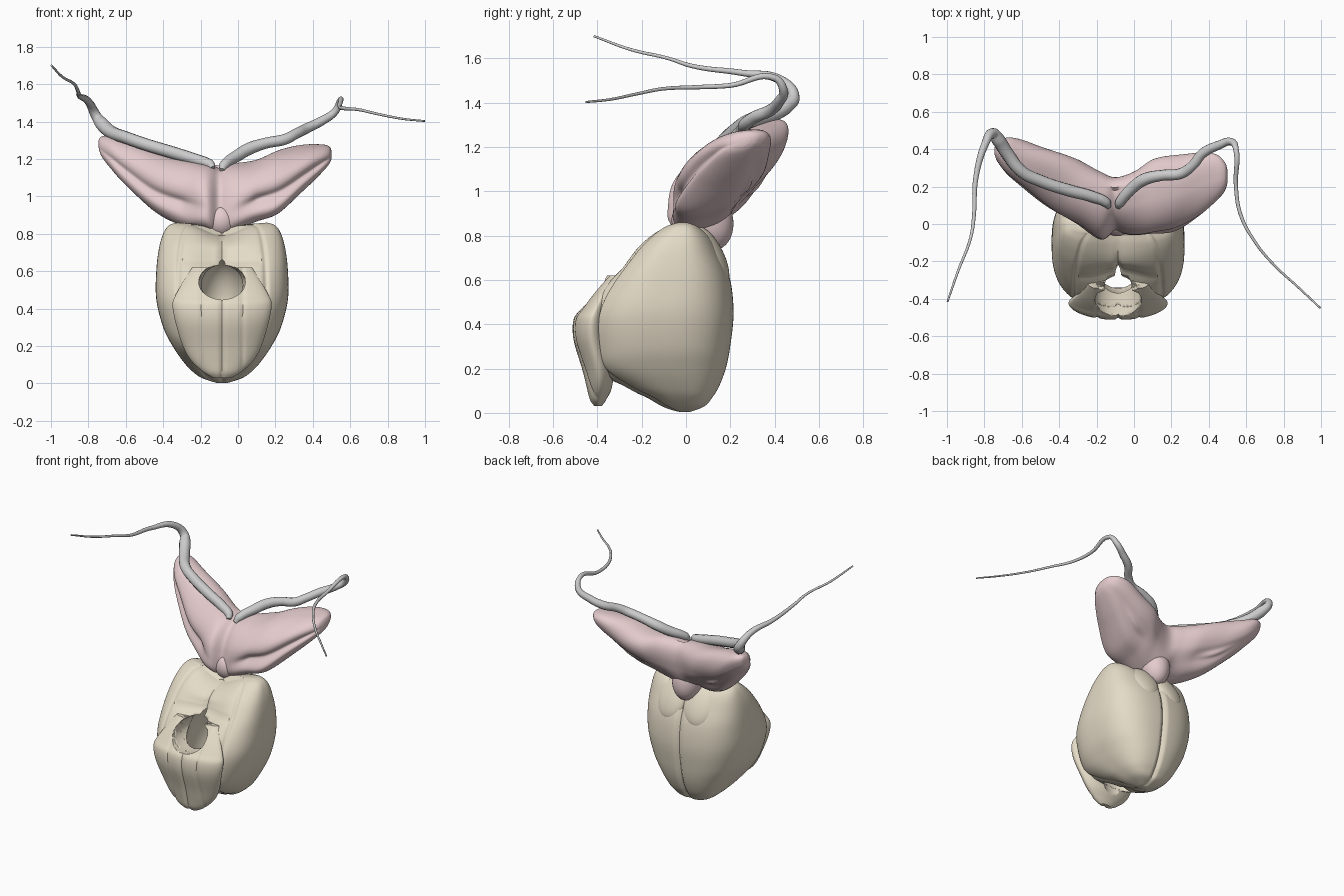
import bpy, bmesh, math
from math import sin, cos, pi, exp
from mathutils import Vector

if "Cube" in bpy.data.objects:
    bpy.data.objects.remove(bpy.data.objects["Cube"])

CX = -0.085  # mid-plane of the shell


def material(name, rgb):
    m = bpy.data.materials.new(name)
    m.diffuse_color = (*rgb, 1)
    m.use_nodes = True
    m.node_tree.nodes["Principled BSDF"].inputs["Base Color"].default_value = m.diffuse_color
    return m


BEIGE = material("beige", (0.78, 0.71, 0.57))
PINK = material("pink", (0.78, 0.60, 0.61))
GREY = material("grey", (0.54, 0.55, 0.56))


def gauss(v, w):
    return exp(-(v / w) ** 2)


def spow(v, e):
    return math.copysign(abs(v) ** e, v)


def smooth_rows(rows, n):
    """Catmull-Rom resampling of a short table of stations."""
    out, last = [], len(rows) - 1
    for k in range(n + 1):
        t = k / n * last
        i = min(int(t), last - 1)
        f = t - i
        a, b, c, d = (rows[max(0, min(last, i + j))] for j in (-1, 0, 1, 2))
        out.append([0.5 * (2 * q + (r - p) * f + (2 * p - 5 * q + 4 * r - s) * f * f
                           + (3 * q - p - 3 * r + s) * f ** 3)
                    for p, q, r, s in zip(a, b, c, d)])
    return out


def finish(ob, mat):
    ob.data.materials.append(mat)
    bpy.ops.object.select_all(action='DESELECT')
    ob.select_set(True)
    bpy.context.view_layer.objects.active = ob
    bpy.ops.object.shade_smooth_by_angle(angle=math.radians(45))


def loft(name, rows, n, segs, point, mat):
    bm = bmesh.new()
    rings = [[bm.verts.new(point(r, 2 * pi * j / segs)) for j in range(segs)]
             for r in smooth_rows(rows, n)]
    for a, b in zip(rings, rings[1:]):
        for j in range(segs):
            k = (j + 1) % segs
            bm.faces.new((a[j], a[k], b[k], b[j]))
    for ring in (rings[0], rings[-1]):
        mid = bm.verts.new(sum((v.co for v in ring), Vector()) / segs)
        for j in range(segs):
            bm.faces.new((ring[j], ring[(j + 1) % segs], mid))
    bmesh.ops.recalc_face_normals(bm, faces=bm.faces)
    me = bpy.data.meshes.new(name)
    bm.to_mesh(me)
    bm.free()
    ob = bpy.data.objects.new(name, me)
    bpy.context.collection.objects.link(ob)
    finish(ob, mat)
    return ob


def ellipsoid(name, loc, scale, mat, rot=(0, 0, 0)):
    bpy.ops.mesh.primitive_uv_sphere_add(segments=48, ring_count=24, location=loc, rotation=rot)
    ob = bpy.context.object
    ob.name, ob.scale = name, scale
    finish(ob, mat)
    return ob


# Shell: stations are z, half width, front y, back y
def shell_point(r, t):
    z, hw, yf, yb = r
    x = hw * spow(cos(t), 0.75)
    y = (yf + yb) / 2 + (yb - yf) / 2 * spow(sin(t), 0.72)
    g = 0.02 * gauss(x, 0.014)                        # mid seam
    if sin(t) < 0:
        g += 0.012 * gauss(abs(x) - 0.66 * hw, 0.012)  # panel seams
        g += 0.075 * gauss(x, 0.17) * gauss(z - .66, .09)  # recess above the mouth
        if abs(x) < 0.6 * hw:
            g += 0.01 * gauss(z - 0.66, 0.012)         # cross seam
    y -= math.copysign(min(g, abs(yb - yf) / 4), sin(t))
    if z > 0.68:                                      # saddle between crests
        z -= 0.07 * gauss(x, 0.13) * (z - 0.68) / 0.18
    return (CX + x, y, z)


shell = loft("shell", [(0.003, .03, -.04, .02), (.03, .11, -.11, .085), (.07, .165, -.18, .12),
                       (.12, .21, -.29, .15), (.2, .265, -.415, .18), (.3, .315, -.445, .2),
                       (.45, .352, -.445, .215), (.6, .352, -.37, .2), (.72, .338, -.27, .155),
                       (.8, .315, -.18, .115), (.845, .285, -.11, .07), (.862, .24, -.06, .03)],
             72, 220, shell_point, BEIGE)


# Front lip, a blunt keel with a mid seam, blending up around the mouth
def lip_point(r, t):
    z, hw, yf, yb = r
    x = hw * spow(cos(t), .95)
    y = (yf + yb) / 2 + (yb - yf) / 2 * spow(sin(t), 1.1)
    if sin(t) < 0:
        y += 0.012 * gauss(x, 0.012) + .008 * gauss(abs(x) - .11, .01)
    return (CX + x, y, z)


lip = loft("front_lip", [(.03, .05, -.415, -.38), (.06, .1, -.435, -.36), (.12, .165, -.45, -.33),
                         (.2, .21, -.47, -.32), (.33, .25, -.508, -.34), (.42, .265, -.508, -.34),
                         (.47, .25, -.475, -.34), (.54, .21, -.425, -.32), (.62, .16, -.36, -.28)],
           48, 120, lip_point, BEIGE)

# Hollow: front mouth, inner cavity, bottom opening
cutters = [ellipsoid("cut_mouth", (CX, -.38, .54), (.125, .28, .1), BEIGE),
           ellipsoid("cut_cavity", (CX, -.17, .42), (.14, .2, .25), BEIGE),
           ellipsoid("cut_bottom", (CX, -.275, .2), (.11, .075, .22), BEIGE)]
for target in (shell, lip):
    bpy.context.view_layer.objects.active = target
    for c in cutters:
        m = target.modifiers.new("cut", 'BOOLEAN')
        m.operation, m.object, m.solver = 'DIFFERENCE', c, 'EXACT'
        bpy.ops.object.modifier_apply(modifier=m.name)
for c in cutters:
    bpy.data.objects.remove(c)

# Small rounded plates on the upper back
for s, side in ((-1, "left"), (1, "right")):
    ellipsoid(f"back_plate_{side}", (CX + s * .105, .118, .71), (.11, .05, .14), BEIGE, (.46, 0, s * -.15))


# Winged lobes: stations are x, front y, back y, bottom z, top z
def wing_point(r, t):
    x, yf, yb, zb, zt = r
    u = abs(x + 0.1)
    out = min(1, u / 0.2) ** 1.5 * min(1, (yb - yf) / 0.3)
    pocket = gauss(u - .33, .17)
    k = 1 - 0.24 * out * gauss(t - pi * .98, .28)              # long front fold
    k -= 0.3 * pocket * gauss(t - pi * 1.72, .36)               # rear pocket
    k += 0.16 * gauss(u - .33, .09) * gauss(t - pi * 1.72, .16)  # bump in the pocket
    k += 0.025 * sin(3 * t + 16 * x) * out
    k -= 0.1 * gauss(u, .03) * (cos(t) < .6)                    # centre cleft
    return (x, (yf + yb) / 2 + (yb - yf) / 2 * k * spow(cos(t), .9),
            (zb + zt) / 2 + (zt - zb) / 2 * k * spow(sin(t + 0.45), .9))


loft("wing_lobes", [(-.745, .37, .41, 1.26, 1.3), (-.73, .33, .44, 1.215, 1.32),
                    (-.68, .26, .46, 1.15, 1.325), (-.6, .19, .45, 1.06, 1.3), (-.45, .07, .4, .92, 1.25),
                    (-.3, -.02, .34, .85, 1.21), (-.18, -.09, .28, .83, 1.18), (-.1, -.05, .25, .79, 1.17),
                    (0, -.07, .28, .825, 1.18), (.1, -.07, .34, .87, 1.2), (.22, -.05, .37, .91, 1.245),
                    (.35, .03, .385, 1.03, 1.275), (.44, .11, .37, 1.12, 1.28), (.485, .17, .33, 1.17, 1.27),
                    (.5, .22, .29, 1.2, 1.245)], 112, 96, wing_point, PINK)
ellipsoid("wing_stem", (-.09, .1, .88), (.1, .11, .15), PINK, (.3, 0, 0))
ellipsoid("wing_stem_front", (-.09, .02, .87), (.085, .085, .09), PINK)


# Tapering tendrils: path points are x, y, z, radius
def tendril(name, pts):
    cu = bpy.data.curves.new(name, 'CURVE')
    cu.dimensions, cu.bevel_depth, cu.bevel_resolution = '3D', 1.0, 4
    cu.resolution_u, cu.use_fill_caps = 8, True
    sp = cu.splines.new('BEZIER')
    sp.bezier_points.add(len(pts) - 1)
    for bp, (x, y, z, r) in zip(sp.bezier_points, pts):
        bp.co, bp.radius = (x, y, z), r
        bp.handle_left_type = bp.handle_right_type = 'AUTO'
    ob = bpy.data.objects.new(name, cu)
    bpy.context.collection.objects.link(ob)
    bpy.ops.object.select_all(action='DESELECT')
    ob.select_set(True)
    bpy.context.view_layer.objects.active = ob
    bpy.ops.object.convert(target='MESH')
    finish(bpy.context.object, mat=GREY)


tendril("tendril_left", [(-.135, .09, 1.15, .014), (-.15, .115, 1.17, .027), (-.22, .145, 1.195, .031),
                         (-.35, .18, 1.235, .033), (-.5, .23, 1.28, .033), (-.6, .28, 1.315, .033),
                         (-.68, .38, 1.345, .035), (-.725, .45, 1.385, .037), (-.755, .485, 1.425, .028),
                         (-.795, .43, 1.5, .021), (-.845, .25, 1.535, .014), (-.857, .03, 1.565, .01),
                         (-.875, -.08, 1.6, .008), (-.94, -.25, 1.64, .007), (-.997, -.415, 1.7, .005)])
tendril("tendril_right", [(-.085, .09, 1.14, .014), (-.075, .115, 1.165, .027), (0, .2, 1.22, .032),
                          (.06, .24, 1.255, .033), (.15, .26, 1.285, .029), (.25, .27, 1.305, .029),
                          (.31, .31, 1.335, .027), (.37, .38, 1.365, .027), (.45, .42, 1.405, .024),
                          (.52, .44, 1.455, .02), (.545, .4, 1.512, .015), (.545, .2, 1.478, .011),
                          (.57, .05, 1.47, .01), (.65, -.1, 1.463, .008), (.75, -.22, 1.44, .007),
                          (.88, -.34, 1.415, .006), (.997, -.45, 1.403, .005)])
